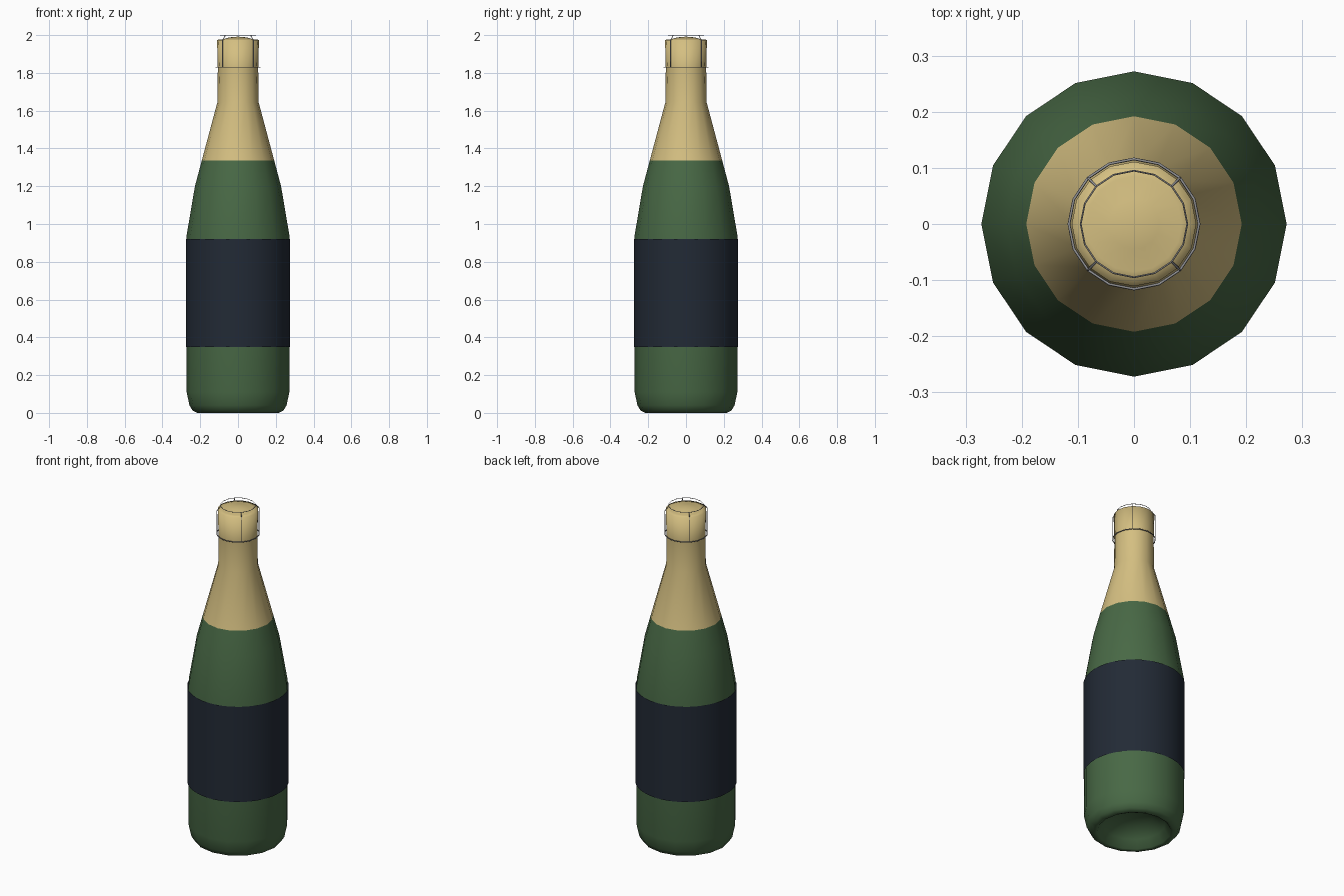
import bpy, math

if "Cube" in bpy.data.objects:
    bpy.data.objects.remove(bpy.data.objects["Cube"])

SIDES = 16


def material(name, rgb):
    m = bpy.data.materials.new(name)
    m.diffuse_color = (*rgb, 1)
    m.use_nodes = True
    m.node_tree.nodes["Principled BSDF"].inputs["Base Color"].default_value = m.diffuse_color
    return m


green = material("green_glass", (0.065, 0.14, 0.06))
gold = material("gold_foil", (0.66, 0.52, 0.22))
navy = material("navy_paper", (0.016, 0.023, 0.036))
steel = material("wire_grey", (0.3, 0.3, 0.31))


def lathe(name, profile, mat, sides=SIDES, angle=50):
    """Revolve (radius, z) points; zero radius becomes a pole."""
    verts, rings, faces = [], [], []
    for r, z in profile:
        n = 1 if r == 0 else sides
        rings.append(range(len(verts), len(verts) + n))
        for i in range(n):
            a = 2 * math.pi * i / sides
            verts.append((r * math.cos(a), r * math.sin(a), z))
    for lo, hi in zip(rings, rings[1:]):
        for i in range(sides):
            j = (i + 1) % sides
            quad = [lo[i % len(lo)], lo[j % len(lo)], hi[j % len(hi)], hi[i % len(hi)]]
            faces.append(list(dict.fromkeys(quad)))
    me = bpy.data.meshes.new(name)
    me.from_pydata(verts, [], faces)
    me.materials.append(mat)
    ob = bpy.data.objects.new(name, me)
    bpy.context.collection.objects.link(ob)
    bpy.context.view_layer.objects.active = ob
    ob.select_set(True)
    bpy.ops.object.shade_smooth_by_angle(angle=math.radians(angle))
    ob.select_set(False)
    return ob


def wire(name, points, radius, closed=False):
    cu = bpy.data.curves.new(name, 'CURVE')
    cu.dimensions = '3D'
    cu.bevel_depth = radius
    cu.bevel_resolution = 1
    cu.use_fill_caps = True
    sp = cu.splines.new('POLY')
    sp.points.add(len(points) - 1)
    for p, co in zip(sp.points, points):
        p.co = (*co, 1)
    sp.use_cyclic_u = closed
    cu.materials.append(steel)
    ob = bpy.data.objects.new(name, cu)
    bpy.context.collection.objects.link(ob)


def circle(r, z):
    return [(r * math.cos(2 * math.pi * i / SIDES), r * math.sin(2 * math.pi * i / SIDES), z)
            for i in range(SIDES)]


# glass body with hollow punt underneath
lathe("bottle_glass", [(0, 0.11), (0.10, 0.095), (0.17, 0.05), (0.20, 0.005), (0.215, 0),
                       (0.24, 0.012), (0.257, 0.04), (0.272, 0.11), (0.272, 0.94),
                       (0.228, 1.2), (0.192, 1.335)], green, angle=70)

# foil over shoulder, neck and domed cork
lathe("neck_foil", [(0.192, 1.335), (0.109, 1.645), (0.107, 1.82), (0.111, 1.975),
                    (0.085, 1.977), (0.045, 1.988), (0, 1.992)], gold, angle=100)

# paper label wrapped all round
lathe("label", [(0.275, 0.35), (0.275, 0.92)], navy, sides=64)

# wire cage
wire("cage_lower_ring", circle(0.116, 1.83), 0.0025, True)
wire("cage_top_ring", circle(0.095, 1.998), 0.0015, True)
for k in range(4):
    c, s = (math.cos(math.pi / 4 + k * math.pi / 2), math.sin(math.pi / 4 + k * math.pi / 2))
    wire(f"cage_wire_{k + 1}", [(r * c, r * s, z) for r, z in
                                ((0.116, 1.83), (0.116, 1.972), (0.111, 1.98), (0.095, 1.998))], 0.002)
